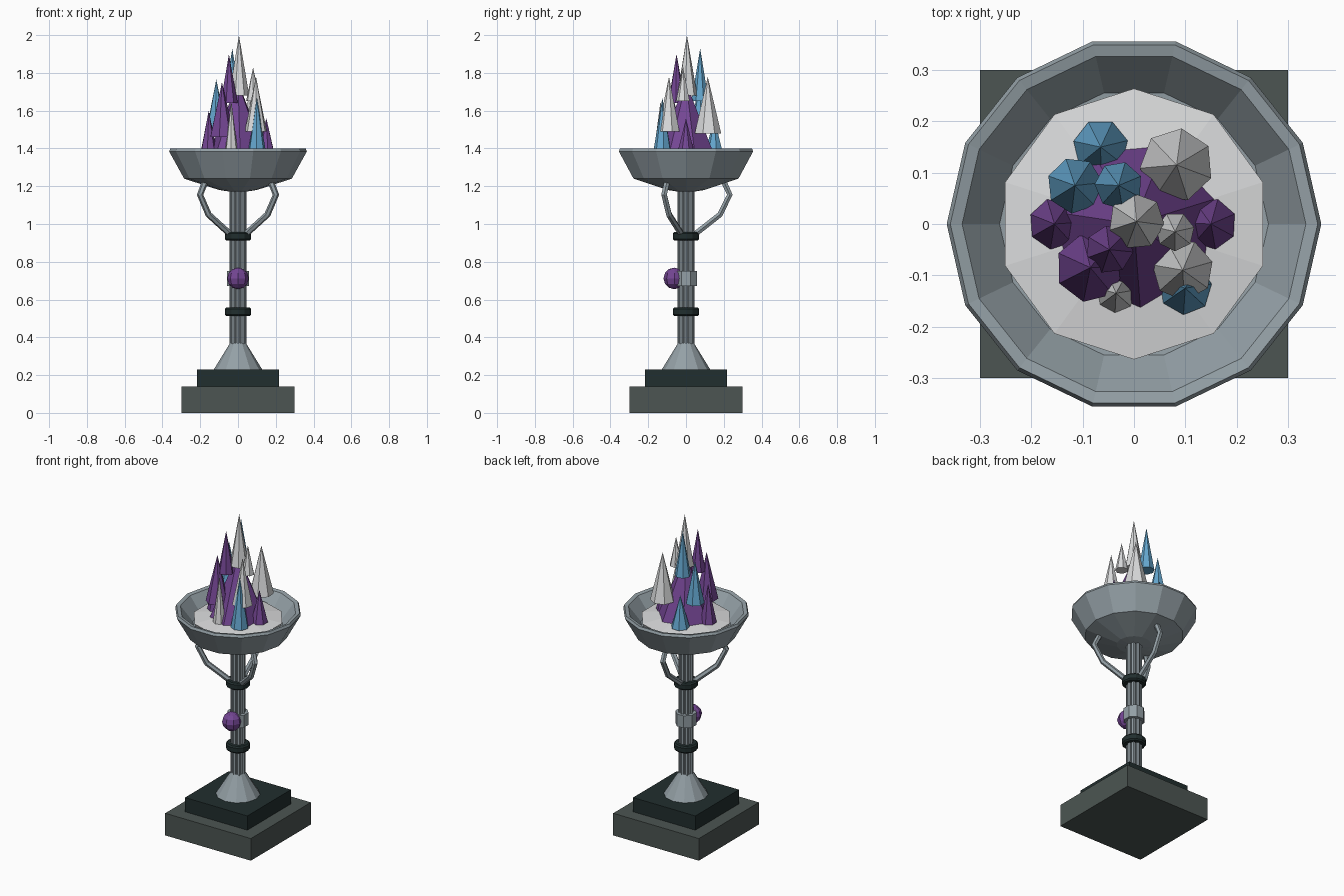
import bpy, bmesh, math, random
from mathutils import Vector

if "Cube" in bpy.data.objects:
    bpy.data.objects.remove(bpy.data.objects["Cube"])

random.seed(4)


def material(name, r, g, b):
    lin = [((c / 255 + 0.055) / 1.055) ** 2.4 for c in (r, g, b)]
    m = bpy.data.materials.new(name)
    m.diffuse_color = (*lin, 1)
    m.use_nodes = True
    m.node_tree.nodes["Principled BSDF"].inputs["Base Color"].default_value = m.diffuse_color
    return m


STONE = material("grey green stone", 76, 85, 82)
DARK = material("dark stone", 33, 46, 46)
METAL = material("grey metal", 148, 160, 166)
WHITE = material("pale white", 218, 219, 220)
PURPLE = material("purple", 116, 70, 148)
BLUE = material("blue", 100, 166, 206)


def add_object(name, bm, mat):
    bmesh.ops.recalc_face_normals(bm, faces=bm.faces)
    me = bpy.data.meshes.new(name)
    bm.to_mesh(me)
    bm.free()
    me.materials.append(mat)
    ob = bpy.data.objects.new(name, me)
    bpy.context.collection.objects.link(ob)
    return ob


def lathe(name, profile, sides, mat, center=(0, 0), phase=0.0):
    """Flat-faced turned solid from (radius, z) points; open ends are capped."""
    bm = bmesh.new()
    rings = []
    for r, z in profile:
        if r == 0:
            rings.append([bm.verts.new((center[0], center[1], z))])
        else:
            angles = [phase + math.tau * i / sides for i in range(sides)]
            rings.append([bm.verts.new((center[0] + r * math.cos(a),
                                        center[1] + r * math.sin(a), z)) for a in angles])
    for lo, hi in zip(rings, rings[1:]):
        for i in range(sides):
            j = (i + 1) % sides
            if len(lo) == 1:
                bm.faces.new((lo[0], hi[j], hi[i]))
            elif len(hi) == 1:
                bm.faces.new((lo[i], lo[j], hi[0]))
            else:
                bm.faces.new((lo[i], lo[j], hi[j], hi[i]))
    for ring in (rings[0], rings[-1]):
        if len(ring) > 1:
            bm.faces.new(ring)
    return add_object(name, bm, mat)


def square_block(name, half, z0, z1, mat):
    r = half * math.sqrt(2)
    return lathe(name, [(r, z0), (r, z1)], 4, mat, phase=math.pi / 4)


# Stepped plinth and flared foot
square_block("plinth", 0.30, 0, 0.14, STONE)
square_block("plinth_step", 0.218, 0.14, 0.23, DARK)
lathe("foot", [(0.128, 0.23), (0.042, 0.37)], 12, METAL)

# Column: thin core surrounded by rods
lathe("column_core", [(0.034, 0.36), (0.034, 1.20)], 8, METAL)
for i in range(8):
    a = math.tau * i / 8
    lathe("column_rod", [(0.012, 0.36), (0.012, 1.20)], 6, METAL,
          (0.033 * math.cos(a), 0.033 * math.sin(a)), a)

# Dark rings and the collar with its gem
for z in (0.535, 0.935):
    lathe("column_ring", [(0.062, z - 0.022), (0.07, z - 0.014), (0.07, z + 0.014),
                          (0.062, z + 0.022)], 12, DARK)
lathe("collar", [(0.062, 0.672), (0.062, 0.75)], 8, METAL, phase=math.pi / 8)
bm = bmesh.new()
bmesh.ops.create_uvsphere(bm, u_segments=8, v_segments=6, radius=0.057)
bmesh.ops.translate(bm, verts=bm.verts, vec=(0, -0.062, 0.712))
add_object("collar_gem", bm, PURPLE)

# Three bent arms under the bowl
for deg in (90, 210, 330):
    a = math.radians(deg)
    cu = bpy.data.curves.new("arm", 'CURVE')
    cu.dimensions = '3D'
    cu.bevel_depth = 0.017
    cu.bevel_resolution = 1
    cu.use_fill_caps = True
    path = [(0.04, 0.94), (0.18, 1.05), (0.232, 1.155), (0.20, 1.225)]
    sp = cu.splines.new('POLY')
    sp.points.add(len(path) - 1)
    for p, (r, z) in zip(sp.points, path):
        p.co = (r * math.cos(a), r * math.sin(a), z, 1)
    tmp = bpy.data.objects.new("arm_path", cu)
    bpy.context.collection.objects.link(tmp)
    bpy.context.view_layer.update()
    me = bpy.data.meshes.new_from_object(
        tmp.evaluated_get(bpy.context.evaluated_depsgraph_get()))
    bpy.data.objects.remove(tmp)
    me.materials.clear()
    me.materials.append(METAL)
    for f in me.polygons:
        f.use_smooth = False
    bpy.context.collection.objects.link(bpy.data.objects.new("arm", me))

# Bowl and the pale mound inside it
lathe("bowl", [(0, 1.165), (0.10, 1.18), (0.285, 1.24), (0.365, 1.385), (0.358, 1.4),
               (0.335, 1.395), (0.262, 1.30), (0, 1.28)], 14, METAL)
lathe("mound", [(0.24, 1.29), (0.264, 1.345), (0, 1.385)], 10, WHITE, phase=math.pi / 10)

# Crystal flame: purple core and tiers of pointed crystals
lathe("crystal_core", [(0.165, 1.355), (0, 1.75)], 7, PURPLE, phase=0.3)
crystals = [  # x, y, radius, base z, tip z, colour
    (-0.065, 0.150, 0.054, 1.36, 1.56, BLUE),
    (-0.115, 0.075, 0.055, 1.50, 1.765, BLUE),
    (-0.030, 0.075, 0.047, 1.65, 1.93, BLUE),
    (0.100, -0.125, 0.052, 1.36, 1.67, BLUE),
    (-0.155, 0.000, 0.050, 1.36, 1.60, PURPLE),
    (0.150, 0.000, 0.050, 1.36, 1.56, PURPLE),
    (-0.085, -0.085, 0.068, 1.46, 1.75, PURPLE),
    (-0.048, -0.050, 0.047, 1.64, 1.90, PURPLE),
    (0.005, 0.005, 0.055, 1.68, 2.00, WHITE),
    (0.080, -0.015, 0.038, 1.65, 1.83, WHITE),
    (0.083, 0.115, 0.072, 1.48, 1.78, WHITE),
    (0.095, -0.090, 0.060, 1.49, 1.78, WHITE),
    (-0.035, -0.135, 0.038, 1.36, 1.65, WHITE),
]
for x, y, r, z0, z1, mat in crystals:
    lathe("crystal", [(r, z0), (0, z1)], 7, mat, (x, y), random.uniform(0, 1))
